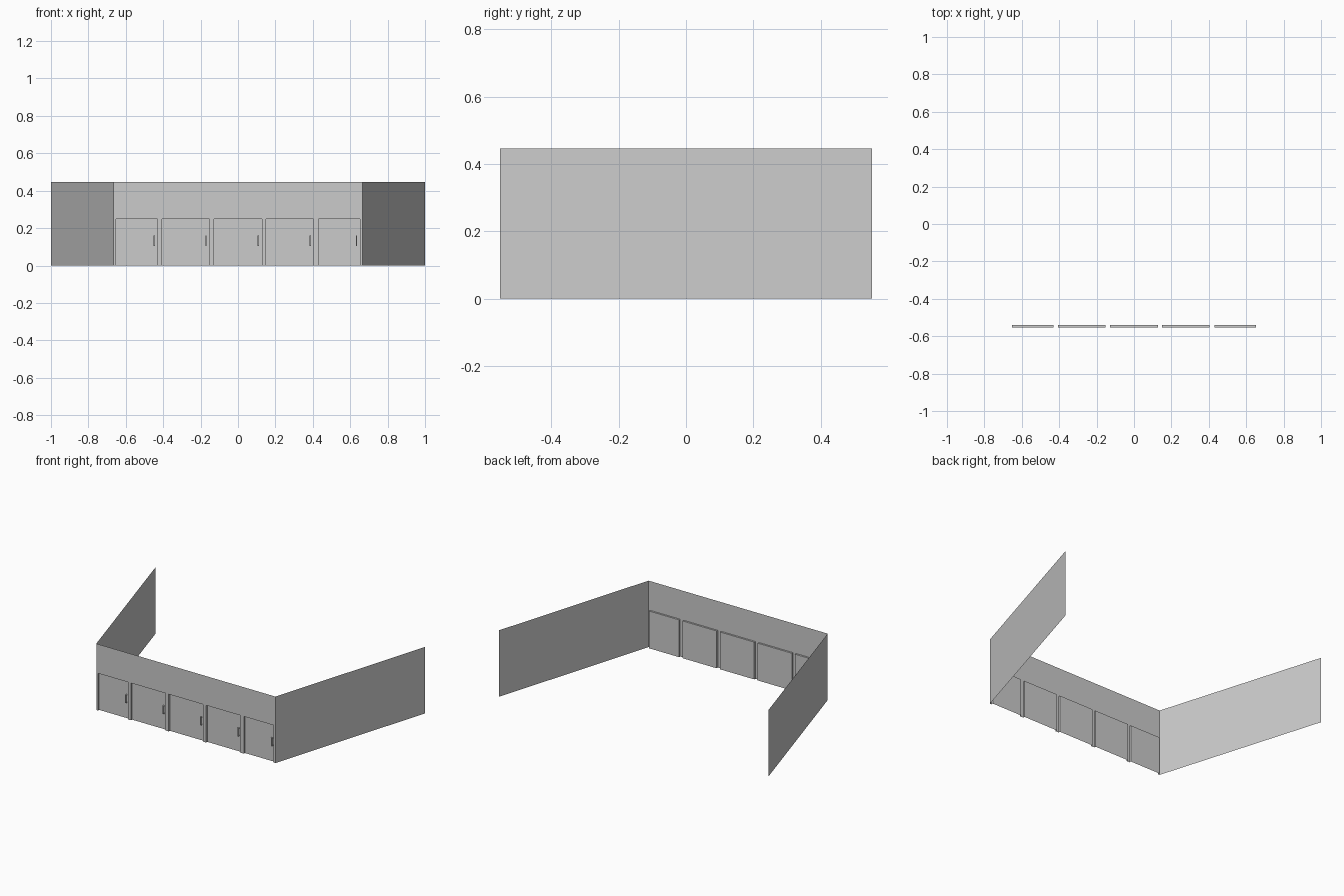
import bpy, bmesh

if "Cube" in bpy.data.objects:
    bpy.data.objects.remove(bpy.data.objects["Cube"])

HX, BX, Y, H = 0.665, 1.0, 0.553, 0.446      # front half width, back half width, half depth, height
DOOR_H, RECESS = 0.25, 0.012
DOORS = [(-0.653, -0.43), (-0.407, -0.153), (-0.128, 0.127), (0.151, 0.404), (0.43, 0.652)]


def make(name, quads):
    """Sheet object from a list of quads."""
    bm = bmesh.new()
    for q in quads:
        bm.faces.new([bm.verts.new(p) for p in q])
    bmesh.ops.remove_doubles(bm, verts=bm.verts, dist=1e-5)
    me = bpy.data.meshes.new(name)
    bm.to_mesh(me)
    bm.free()
    ob = bpy.data.objects.new(name, me)
    bpy.context.collection.objects.link(ob)
    return ob


def upright(x0, x1, z0, z1, y):
    """Quad facing -y."""
    return [(x0, y, z0), (x1, y, z0), (x1, y, z1), (x0, y, z1)]


def box(x, y, z, sx, sy, sz):
    """Six quads of a box centred on x, y, z."""
    a, b, c = sx / 2, sy / 2, sz / 2
    v = [(x + i * a, y + j * b, z + k * c) for i in (-1, 1) for j in (-1, 1) for k in (-1, 1)]
    idx = [(0, 1, 3, 2), (4, 6, 7, 5), (0, 4, 5, 1), (2, 3, 7, 6), (0, 2, 6, 4), (1, 5, 7, 3)]
    return [[v[n] for n in f] for f in idx]


# Front wall: piers between the doors and a header over everything
xs = [-HX] + [x for d in DOORS for x in d] + [HX]
wall = [upright(a, b, 0, DOOR_H, -Y) for a, b in zip(xs[::2], xs[1::2])]
wall += [upright(a, b, DOOR_H, H, -Y) for a, b in zip(xs, xs[1:])]
make("front_wall", wall)

# Splayed side walls
for name, s in (("left_wall", -1), ("right_wall", 1)):
    quad = [(s * HX, -Y, 0), (s * BX, Y, 0), (s * BX, Y, H), (s * HX, -Y, H)]
    make(name, [quad if s > 0 else quad[::-1]])

# Recessed doors with reveals, each with a bracket handle near its right edge
yb = -Y + RECESS
for i, (a, b) in enumerate(DOORS, 1):
    door = [upright(a, b, 0, DOOR_H, yb)]
    door.append([(a, -Y, 0), (a, yb, 0), (a, yb, DOOR_H), (a, -Y, DOOR_H)])
    door.append([(b, yb, 0), (b, -Y, 0), (b, -Y, DOOR_H), (b, yb, DOOR_H)])
    door.append([(a, yb, DOOR_H), (b, yb, DOOR_H), (b, -Y, DOOR_H), (a, -Y, DOOR_H)])
    make(f"door_{i}", door)

    hx = b - 0.018
    handle = box(hx, -Y + 0.004, 0.132, 0.007, 0.005, 0.056)
    for z in (0.108, 0.156):
        handle += box(hx, -Y + 0.009, z, 0.007, 0.005, 0.008)
    make(f"door_handle_{i}", handle)
